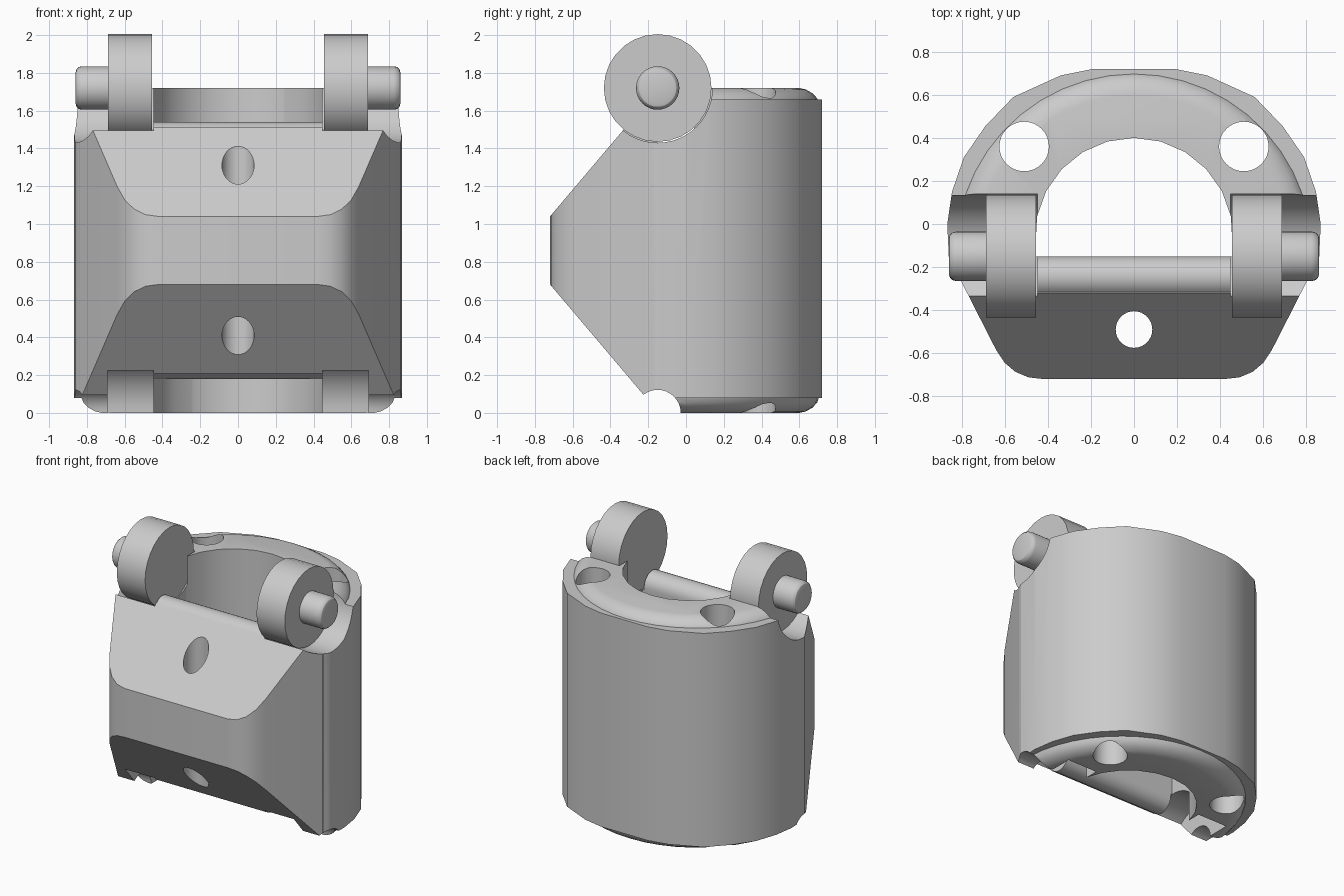
import bpy, bmesh
from math import sin, cos, pi, radians

cube = bpy.data.objects.get("Cube")
if cube:
    bpy.data.objects.remove(cube, do_unlink=True)

grey = bpy.data.materials.new("plain_grey")
grey.use_nodes = True
grey.diffuse_color = (0.6, 0.6, 0.6, 1)
grey.node_tree.nodes["Principled BSDF"].inputs["Base Color"].default_value = (0.6, 0.6, 0.6, 1)

MID = 0.86              # half of the link height
PIN_Y, PIN_Z = -0.15, 1.72


def loft(name, rings):
    """Closed solid through a list of rings of equal length."""
    bm = bmesh.new()
    rows = [[bm.verts.new(p) for p in ring] for ring in rings]
    for a, b in zip(rows, rows[1:]):
        for i in range(len(a)):
            j = (i + 1) % len(a)
            bm.faces.new((a[i], a[j], b[j], b[i]))
    bm.faces.new(rows[0][::-1])
    bm.faces.new(rows[-1])
    bmesh.ops.recalc_face_normals(bm, faces=bm.faces)
    mesh = bpy.data.meshes.new(name)
    bm.to_mesh(mesh)
    bm.free()
    ob = bpy.data.objects.new(name, mesh)
    bpy.context.collection.objects.link(ob)
    mesh.materials.append(grey)
    return ob


def prism_z(name, pts, lo, hi):
    return loft(name, [[(x, y, z) for x, y in pts] for z in (lo, hi)])


def prism_x(name, pts, lo, hi):
    return loft(name, [[(x, y, z) for y, z in pts] for x in (lo, hi)])


def arc(cx, cy, r, start, end, n):
    angles = [radians(start + (end - start) * i / n) for i in range(n + 1)]
    return [(cx + r * cos(a), cy + r * sin(a)) for a in angles]


def circle(cx, cy, r, n=32):
    return arc(cx, cy, r, 0, 360, n)[:-1]


def boolean(ob, other, op="DIFFERENCE"):
    """Apply a boolean and discard the helper."""
    mod = ob.modifiers.new("cut", "BOOLEAN")
    mod.operation, mod.solver, mod.object = op, "EXACT", other
    bpy.context.view_layer.objects.active = ob
    bpy.ops.object.modifier_apply(modifier=mod.name)
    bpy.data.objects.remove(other, do_unlink=True)


def smooth(ob):
    bpy.ops.object.select_all(action="DESELECT")
    ob.select_set(True)
    bpy.context.view_layer.objects.active = ob
    bpy.ops.object.shade_smooth_by_angle(angle=radians(30))


# Outer shell: D-shaped plan, mirrored about x = 0
half = [(0.42, -0.72), (0.49, -0.712), (0.55, -0.687), (0.60, -0.645), (0.64, -0.585),
        (0.77, -0.33), (0.86, -0.155), (0.867, 0), (0.845, 0.15), (0.79, 0.31),
        (0.69, 0.455), (0.56, 0.59), (0.34, 0.69), (0.19, 0.72)]
body = prism_z("link_body", half + [(-x, y) for x, y in reversed(half)], 0.08, 1.66)

# Sloped front, above and below
slope = 1.18
for s in (1, -1):
    wedge = [(-0.76, 0.18 - 0.04 * slope), (-0.1, 0.18 + 0.62 * slope),
             (-0.1, 1.3), (-0.76, 1.3)]
    boolean(body, prism_x("wedge", [(y, MID + s * z) for y, z in wedge], -1, 1))

# Core with rounded rims, standing slightly proud of the shell
rims = [(0.11, 0), (0.075, 0.008), (0.04, 0.028), (0.015, 0.055), (0, 0.1)]
rims += [(inset, PIN_Z - z) for inset, z in reversed(rims)]
core = loft("core", [[(x, y, z) for x, y in arc(0, -0.13, 0.84 - inset, -5, 185, 24)]
                     for inset, z in rims])
boolean(body, core, "UNION")

# Central opening, arched at the back
opening = [(-0.46, -0.15), (0.46, -0.15)] + arc(0, -0.06, 0.46, 12, 168, 10)
boolean(body, prism_z("opening", opening, -0.2, 2))

# Rounded edges of the front plate between the rollers
lip = [(-0.02, 1.445)] + arc(-0.245, 1.445, 0.095, 0, 139, 10) + [(-0.5, 1.75), (-0.5, 1.9), (-0.02, 1.9)]
for s in (1, -1):
    pts = [(y, MID + s * (z - MID)) for y, z in lip]
    boolean(body, prism_x("lip_cut", pts, -0.452, 0.452))

# Roller seats, pin grooves and vertical bores
for s in (1, -1):
    def side(name, pts, a, b):
        boolean(body, prism_x(name, pts, s * a, s * b))
    side("top_seat", circle(PIN_Y, PIN_Z, 0.29, 48), 0.448, 1)
    side("bottom_seat", circle(PIN_Y, 0, 0.29, 48), 0.448, 0.69)
    side("bottom_groove", circle(PIN_Y, 0, 0.122), 0.6, 1)
    boolean(body, prism_z("back_bore", circle(s * 0.51, 0.36, 0.115), -0.2, 2))
boolean(body, prism_z("front_bore", circle(0, -0.49, 0.085), -0.2, 2))
smooth(body)

# Rollers and their stub pins with rounded ends
for s, label in ((1, "left"), (-1, "right")):
    smooth(prism_x(label + "_roller", circle(PIN_Y, PIN_Z, 0.285, 28), s * 0.456, s * 0.687))
    stub = [(0.6, 0.115), (0.825, 0.115), (0.842, 0.111), (0.855, 0.099), (0.86, 0.082)]
    smooth(loft(label + "_pin", [[(s * x, y, z) for y, z in circle(PIN_Y, PIN_Z, r)]
                                 for x, r in stub]))
